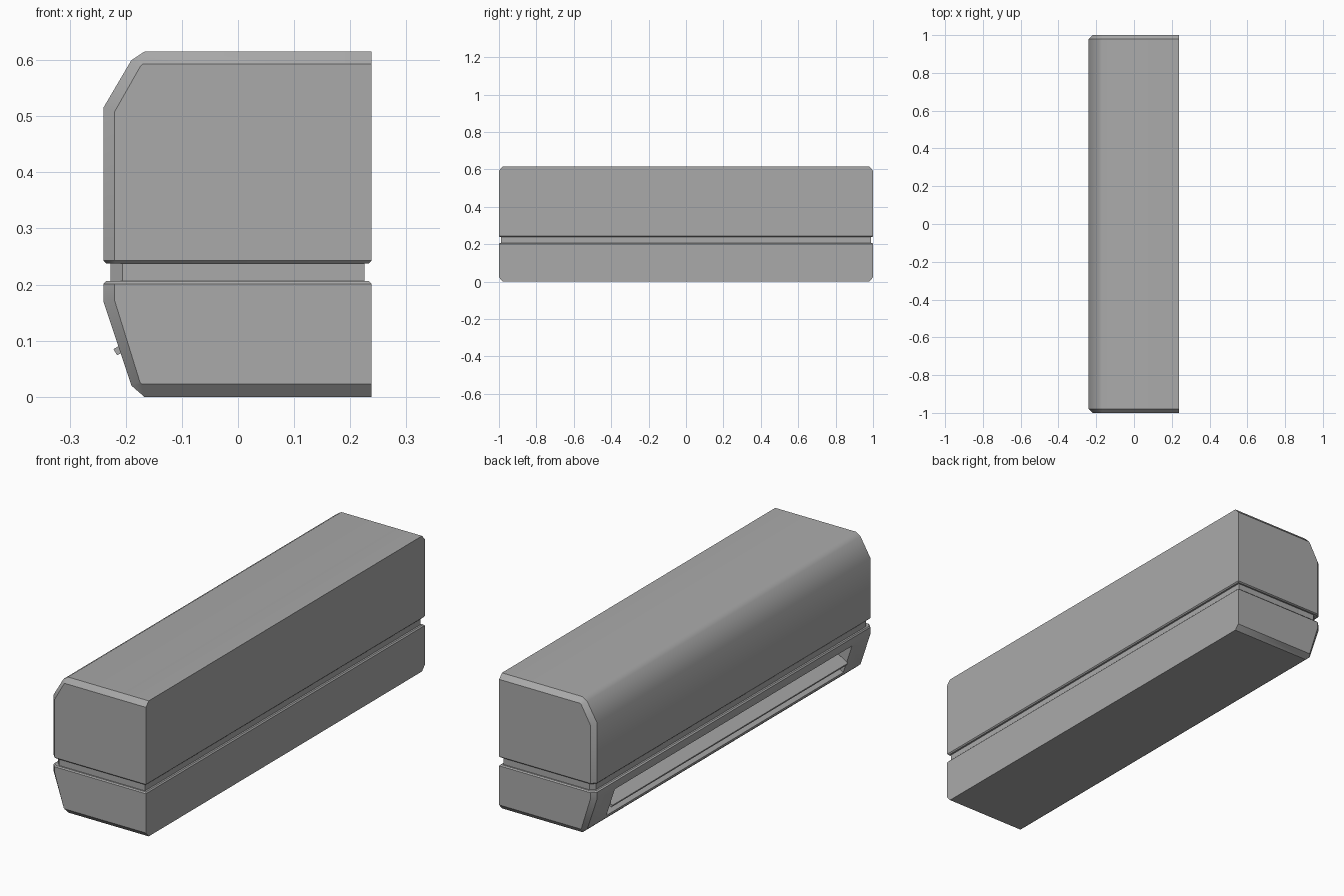
import bpy, bmesh, math

cube = bpy.data.objects.get("Cube")
if cube:
    bpy.data.objects.remove(cube, do_unlink=True)

grey = bpy.data.materials.new("casing_grey")
grey.use_nodes = True
colour = (0.4, 0.4, 0.4, 1)
grey.diffuse_color = colour
grey.node_tree.nodes["Principled BSDF"].inputs["Base Color"].default_value = colour


def loft(name, sections, rim=None, smooth=False):
    """Loft (y, profile of x,z points) sections; bevel the edge lying at height rim."""
    bm = bmesh.new()
    loops = [[bm.verts.new((x, y, z)) for x, z in prof] for y, prof in sections]
    for a, b in zip(loops, loops[1:]):
        for i in range(len(a)):
            j = (i + 1) % len(a)
            bm.faces.new((a[i], a[j], b[j], b[i]))
    bm.faces.new(loops[0])
    bm.faces.new(loops[-1])
    bmesh.ops.recalc_face_normals(bm, faces=bm.faces[:])
    bmesh.ops.dissolve_limit(bm, angle_limit=0.01, verts=bm.verts[:], edges=bm.edges[:])
    if rim is not None:
        edges = [e for e in bm.edges if all(abs(v.co.z - rim) < 1e-4 for v in e.verts)]
        bmesh.ops.bevel(bm, geom=edges, offset=0.005, segments=1, affect='EDGES')
    mesh = bpy.data.meshes.new(name)
    bm.to_mesh(mesh)
    bm.free()
    mesh.materials.append(grey)
    if smooth:
        mesh.polygons.foreach_set("use_smooth", [True] * len(mesh.polygons))
        mesh.set_sharp_from_angle(angle=math.radians(35))
    obj = bpy.data.objects.new(name, mesh)
    bpy.context.collection.objects.link(obj)
    return obj


def casing(name, outer, inner, rim):
    """Casing half with chamfered ends."""
    return loft(name, [(-1, inner), (-0.98, outer), (0.98, outer), (1, inner)], rim, True)


# Upper casing with rounded front top edge
casing("upper_casing",
       [(.238, .615), (-.167, .615), (-.19, .6), (-.24, .515), (-.24, .238), (.238, .238)],
       [(.238, .593), (-.17, .593), (-.174, .589), (-.22, .508), (-.22, .238), (.238, .238)],
       .238)

# Lower casing with sloped front
lower = casing("lower_casing",
               [(.238, 0), (-.167, 0), (-.19, .02), (-.24, .17), (-.24, .206), (.238, .206)],
               [(.238, .023), (-.172, .023), (-.175, .027), (-.22, .172), (-.22, .206), (.238, .206)],
               .206)

# Air outlet cut into the slope
outlet = [(-.3, .165), (-.1, .165), (-.08, .1), (-.194, .033), (-.3, -.029)]
cutter = loft("outlet_cutter", [(-.85, outlet), (.85, outlet)])
cutter.hide_render = True
cutter.hide_viewport = True
cutter.display_type = 'WIRE'
cut = lower.modifiers.new("outlet", 'BOOLEAN')
cut.operation = 'DIFFERENCE'
cut.solver = 'EXACT'
cut.object = cutter

# Recessed band between the casing halves
def band(front, back):
    return [(front, .19), (back, .19), (back, .25), (front, .25)]

loft("recessed_band", [(-.988, band(-.206, .225)), (-.968, band(-.227, .225)),
                       (.968, band(-.227, .225)), (.988, band(-.206, .225))])

# Tilted louver blade in the outlet
blade = [(-.222, .085), (-.127, .14), (-.1205, .129), (-.2155, .074)]
loft("louver", [(-.845, blade), (.845, blade)])
